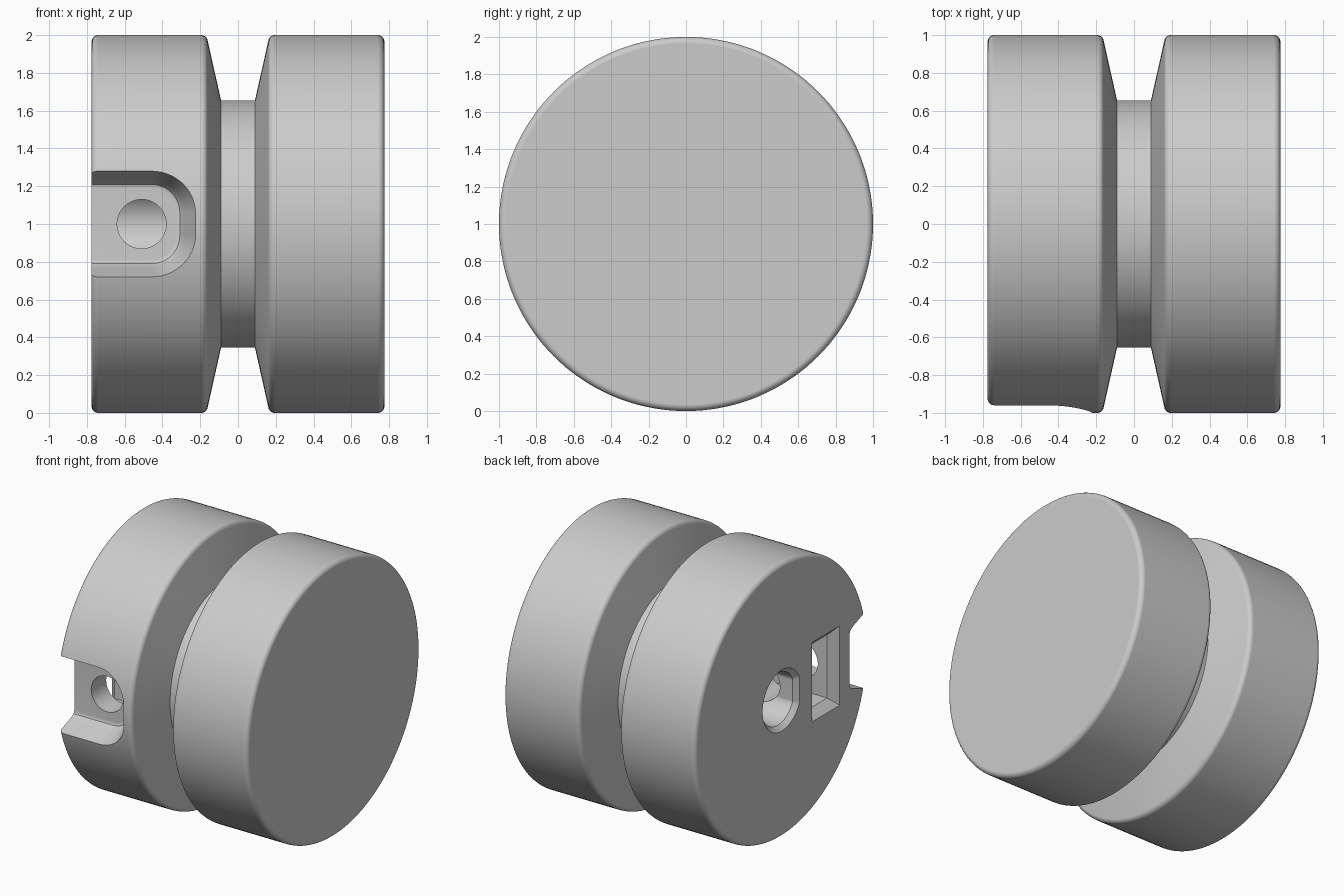
import bpy, bmesh, math
from mathutils import Vector

cube = bpy.data.objects.get("Cube")
if cube:
    bpy.data.objects.remove(cube)

grey = bpy.data.materials.new("plain_grey")
grey.use_nodes = True
grey.diffuse_color = (0.6, 0.6, 0.6, 1)
grey.node_tree.nodes["Principled BSDF"].inputs["Base Color"].default_value = (0.6, 0.6, 0.6, 1)

HALF = 0.775    # half of the length along x
AXIS = 1.0      # height of the centre line


def loft(name, rings):
    """Skin matching closed rings of points and cap both ends."""
    bm = bmesh.new()
    loops = [[bm.verts.new(p) for p in ring] for ring in rings]
    count = len(loops[0])
    for a, b in zip(loops, loops[1:]):
        for i in range(count):
            j = (i + 1) % count
            bm.faces.new((a[i], a[j], b[j], b[i]))
    bm.faces.new(loops[0])
    bm.faces.new(loops[-1])
    bmesh.ops.recalc_face_normals(bm, faces=bm.faces)
    mesh = bpy.data.meshes.new(name)
    bm.to_mesh(mesh)
    bm.free()
    mesh.materials.append(grey)
    obj = bpy.data.objects.new(name, mesh)
    bpy.context.collection.objects.link(obj)
    return obj


def circle(x, r, n=144, flat=-9):
    """Ring around the x axis, optionally cut flat on its -y side."""
    angles = [math.tau * i / n for i in range(n)]
    return [(x, max(r * math.cos(a), flat), AXIS + r * math.sin(a)) for a in angles]


def rectangle(x, y, half_y, half_z):
    return [(x, y + sy * half_y, AXIS + sz * half_z)
            for sy, sz in ((-1, -1), (1, -1), (1, 1), (-1, 1))]


def pocket(y, grow):
    """U-shaped outline at depth y, open towards -x."""
    half, radius, tip = 0.2 + grow, 0.14 + grow, -0.318 + grow
    pts = [(-1, y, AXIS - half)]
    for side, start in ((-1, -90), (1, 0)):
        for i in range(13):
            a = math.radians(start + 90 * i / 12)
            pts.append((tip - radius + radius * math.cos(a), y,
                        AXIS + side * (half - radius) + radius * math.sin(a)))
    return pts + [(-1, y, AXIS + half)]


# Grooved body: two rounded discs joined by a narrow core
R = 0.035
half_profile = [(0.09, 0.655)]
for centre, start, end in ((0.16 + R, 168, 90), (HALF - R, 90, 0)):
    for i in range(7):
        a = math.radians(start + (end - start) * i / 6)
        half_profile.append((centre + R * math.cos(a), 1 - R + R * math.sin(a)))
profile = [(-x, r) for x, r in reversed(half_profile)] + half_profile
body = loft("grooved_knob", [circle(x, r) for x, r in profile])

# Cutters: clamp pocket, screw hole, nut slot and flat-sided shaft bore
cutters = [
    loft("pocket_cutter", [pocket(-1.1, 0.13), pocket(-0.96, 0.08), pocket(-0.84, 0.035),
                           pocket(-0.81, 0.022), pocket(-0.79, 0.01), pocket(-0.78, -0.012)]),
    loft("screw_cutter", [[(-0.51 + 0.13 * math.cos(a), y, AXIS + 0.13 * math.sin(a))
                           for a in [math.tau * i / 48 for i in range(48)]]
                          for y in (-0.9, -0.02)]),
    loft("nut_slot_cutter", [rectangle(x, -0.506, 0.101 + g, 0.23 + g)
                             for x, g in ((-HALF - 0.02, 0.08), (-HALF + 0.06, 0), (-0.27, 0))]),
    loft("bore_cutter", [circle(x, 0.19 + g, 64, -0.17 - g)
                         for x, g in ((-HALF - 0.02, 0.053), (-HALF + 0.033, 0), (0.4, 0))]),
]
# Merge doubled points along the bore flat
bm = bmesh.new()
bm.from_mesh(cutters[-1].data)
bmesh.ops.dissolve_limit(bm, angle_limit=0.01, verts=bm.verts, edges=bm.edges)
bm.to_mesh(cutters[-1].data)
bm.free()

for cutter in cutters:
    cutter.hide_render = True
    mod = body.modifiers.new(cutter.name, 'BOOLEAN')
    mod.operation = 'DIFFERENCE'
    mod.solver = 'EXACT'
    mod.object = cutter

# Bake the cuts, then drop the cutters
graph = bpy.context.evaluated_depsgraph_get()
baked = bpy.data.meshes.new_from_object(body.evaluated_get(graph))
body.modifiers.clear()
body.data = baked
for cutter in cutters:
    bpy.data.objects.remove(cutter)

# Smooth rounded surfaces, crisp edges
bpy.ops.object.select_all(action='DESELECT')
body.select_set(True)
bpy.context.view_layer.objects.active = body
bpy.ops.object.shade_smooth_by_angle(angle=math.radians(30))
weighted = body.modifiers.new("weighted_normals", 'WEIGHTED_NORMAL')
weighted.keep_sharp = True
